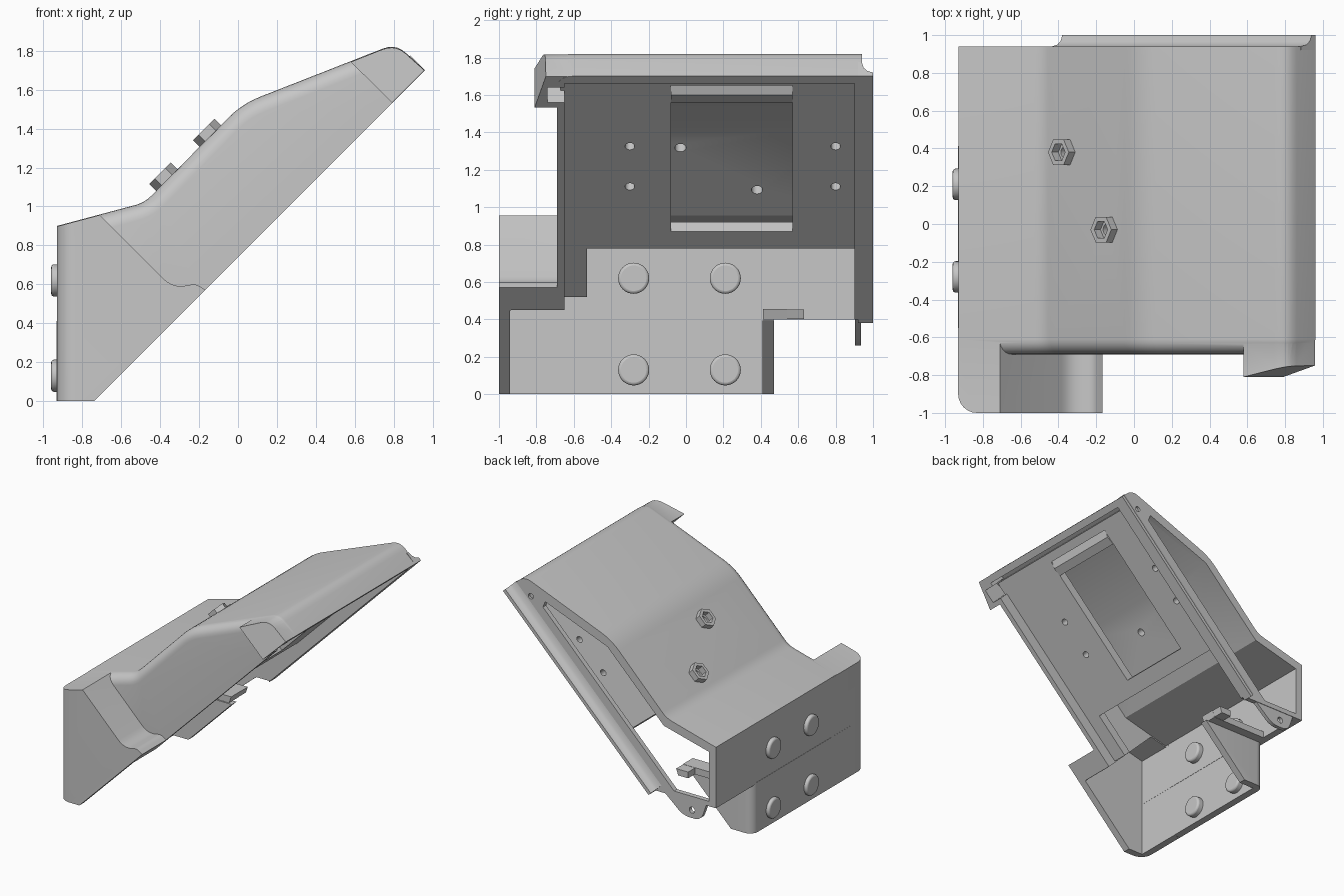
import bpy, bmesh, math
from mathutils import Vector

if "Cube" in bpy.data.objects:
    bpy.data.objects.remove(bpy.data.objects["Cube"])

grey = bpy.data.materials.new("plain_grey")
grey.use_nodes = True
grey.diffuse_color = (0.57, 0.57, 0.57, 1)
grey.node_tree.nodes["Principled BSDF"].inputs["Base Color"].default_value = (0.57, 0.57, 0.57, 1)


def finish(name, bm):
    bmesh.ops.recalc_face_normals(bm, faces=bm.faces)
    mesh = bpy.data.meshes.new(name)
    bm.to_mesh(mesh)
    bm.free()
    mesh.materials.append(grey)
    obj = bpy.data.objects.new(name, mesh)
    bpy.context.collection.objects.link(obj)
    return obj


def rounded(points, rounds):
    """Replace chosen corners of a profile with short arcs."""
    out = []
    for i, p in enumerate(points):
        p = Vector(p)
        r = rounds.get(i)
        if not r:
            out.append(p)
            continue
        a = p + (Vector(points[i - 1]) - p).normalized() * r
        b = p + (Vector(points[(i + 1) % len(points)]) - p).normalized() * r
        for k in range(6):
            t = k / 5
            out.append(a * (1 - t) ** 2 + p * 2 * t * (1 - t) + b * t * t)
    return out


def prism(name, points, y0, y1, rounds={}, bevel=None, radius=0.08):
    """Extrude an x-z profile along y; bevel edges chosen by midpoint and direction."""
    bm = bmesh.new()
    face = bm.faces.new([bm.verts.new((p.x, y0, p.y)) for p in rounded(points, rounds)])
    ext = bmesh.ops.extrude_face_region(bm, geom=[face])
    moved = [v for v in ext["geom"] if isinstance(v, bmesh.types.BMVert)]
    bmesh.ops.translate(bm, verts=moved, vec=(0, y1 - y0, 0))
    # Extruding a lone face can leave the starting cap out: close it
    bmesh.ops.holes_fill(bm, edges=[e for e in bm.edges if e.is_boundary], sides=0)
    if bevel:
        edges = [e for e in bm.edges if bevel((e.verts[0].co + e.verts[1].co) / 2,
                                              e.verts[1].co - e.verts[0].co)]
        bmesh.ops.bevel(bm, geom=edges, offset=radius, segments=6, profile=0.5, affect='EDGES')
    return finish(name, bm)


def cylinder(name, centre, axis, radius, depth, sides=24):
    bm = bmesh.new()
    bmesh.ops.create_cone(bm, cap_ends=True, segments=sides, radius1=radius, radius2=radius, depth=depth)
    rot = Vector(axis).to_track_quat('Z', 'Y').to_matrix()
    bmesh.ops.rotate(bm, verts=bm.verts, matrix=rot)
    bmesh.ops.translate(bm, verts=bm.verts, vec=centre)
    return finish(name, bm)


def combine(obj, others, operation):
    """Apply one boolean per helper, then remove the helper."""
    for other in others:
        mod = obj.modifiers.new("cut", 'BOOLEAN')
        mod.operation, mod.solver, mod.object = operation, 'EXACT', other
        other.hide_render = True
        bpy.context.view_layer.objects.active = obj
        bpy.ops.object.modifier_apply(modifier=mod.name)
        bpy.data.objects.remove(other)


# Outer solid: sloped body, front wing, lower box, hooded end cap
body = prism("shell", [(-.93, .4), (-.34, .4), (.96, 1.7), (.81, 1.837), (.02, 1.527), (-.48, 1.02), (-.93, .9)],
             -.69, .94, {3: .07, 4: .1, 5: .05},
             lambda m, d: m.y < -.68 and m.z > m.x + .8 and m.x > -.9)
wing = prism("wing", [(-.931, 0), (-.739, 0), (-.168, .571), (-.22, .605), (-.33, .575), (-.71, .956), (-.931, .897)],
             -1, -.55, {3: .03, 4: .08},
             lambda m, d: m.y < -.9 and m.x < -.92 and abs(d.z) > .5, .1)
lower = prism("lower_box", [(-.932, .001), (-.737, .001), (-.326, .412), (-.932, .412)], -.8, .47, {},
              lambda m, d: m.y > .4 and m.x < -.92 and abs(d.z) > .3, .07)
cap = prism("cap", [(.58, 1.742), (.808, 1.833), (.958, 1.699), (.792, 1.533)], -.81, -.6, {1: .07})
for v in cap.data.vertices:
    if v.co.y < -.7:
        v.co.y += (v.co.x + v.co.z - 2.32) * .18
combine(body, [wing, lower, cap], 'UNION')

# Hollow interior, open underneath and along the diagonal, and the rear opening
skin_inside = [(.05, 1.465), (-.46, .955), (-.87, .85)]
rear_inside = [(x + .004, z - .004) for x, z in skin_inside]
hollows = [
    prism("body_hollow", [(-.87, .395), (1.1, .395), (1.1, 1.48), (.815, 1.765)] + skin_inside, -.65, .9),
    prism("wing_hollow", [(-.871, -.1), (.258, -.1), (-.72, .878), (-.871, .84)], -.94, -.6),
    prism("box_hollow", [(-.872, -.12), (.3, -.12), (.3, .45), (-.872, .45)], -.935, .41),
    prism("cap_hollow", [(.68, 1.7), (.79, 1.75), (1, 1.54), (.95, 1.43)], -.74, -.6),
    prism("rear_opening", [(-.866, .44), (-.55, .44), (.64, 1.63), (.62, 1.68)] + rear_inside, .85, 1.1),
    cylinder("rear_hole", (.75, .92, 1.69), (0, 1, 0), .022, .2),
]
slope_out = Vector((-1, 0, 1)).normalized()
nut_spots = [Vector((-.14, -.03, 1.36)), Vector((-.365, .38, 1.135))]
hollows += [cylinder("bolt_hole", p, slope_out, .03, .3) for p in nut_spots]
combine(body, hollows, 'DIFFERENCE')

# Hexagonal nuts on the sloped skin
nuts = []
for p in nut_spots:
    nut = cylinder("hex_nut", p + slope_out * .015, slope_out, .078, .07, 6)
    combine(nut, [cylinder("nut_bore", p, slope_out, .05, .3, 6)], 'DIFFERENCE')
    nuts.append(nut)

# Diagonal mounting plate with window and screw holes
plate = prism("mounting_plate", [(-.09, .78), (.83, 1.7), (.78, 1.75), (-.14, .83)], -.67, .92)
cuts = [prism("window", [(.05, .82), (.83, 1.6), (.68, 1.75), (-.1, .97)], -.08, .57)]
for y in (-.3, .8):
    for z in (1.11, 1.325):
        cuts.append(cylinder("screw_hole", (z - .87, y, z), slope_out, .026, .4))
combine(plate, cuts, 'DIFFERENCE')
plate_tab = prism("plate_tab", [(-.35, .52), (-.08, .79), (-.13, .84), (-.4, .57)], -.67, -.53)
window_lip = prism("window_lip", [(.69, 1.56), (.75, 1.6), (.77, 1.66), (.72, 1.69)], -.08, .57)

# Flared lip along the rear diagonal edge
bm = bmesh.new()
rings = []
for x, z in ((-.36, .38), (.96, 1.7)):
    rings.append([bm.verts.new((x - n, y, z + n)) for y, n in
                  ((.92, 0), (1, 0), (1, .02), (.97, .028), (.95, .045), (.94, .075), (.92, .075))])
for ring in rings:
    bm.faces.new(ring)
for i in range(7):
    j = (i + 1) % 7
    bm.faces.new((rings[0][i], rings[0][j], rings[1][j], rings[1][i]))
lip = finish("rear_lip", bm)

# Rear hanging tab and inner hooked ledge
tab = prism("rear_tab", [(-.85, .43), (-.79, .26), (-.63, .26), (-.43, .43)], .904, .936, {1: .06, 2: .06})
combine(tab, [cylinder("tab_hole", (-.71, .92, .325), (0, 1, 0), .025, .2)], 'DIFFERENCE')
ledge = prism("ledge", [(-.9, .4), (-.37, .4), (-.35, .455), (-.9, .455)], .412, .54)
ledge_hook = prism("ledge_hook", [(-.46, .402), (-.37, .402), (-.352, .453), (-.46, .453)], .53, .63)

# Round screws through the left wall
screws = []
for y in (-.28, .21):
    for z in (.13, .62):
        screw = cylinder("wall_screw", (-.89, y, z), (1, 0, 0), .083, .14, 32)
        mod = screw.modifiers.new("soft_rim", 'BEVEL')
        mod.width, mod.segments = .015, 3
        screws.append(screw)

# Smooth curved areas, keep edges crisp
bpy.ops.object.select_all(action='DESELECT')
for obj in [body, plate, plate_tab, window_lip, lip, tab, ledge, ledge_hook] + nuts + screws:
    obj.select_set(True)
bpy.context.view_layer.objects.active = body
bpy.ops.object.shade_smooth_by_angle(angle=math.radians(30))
